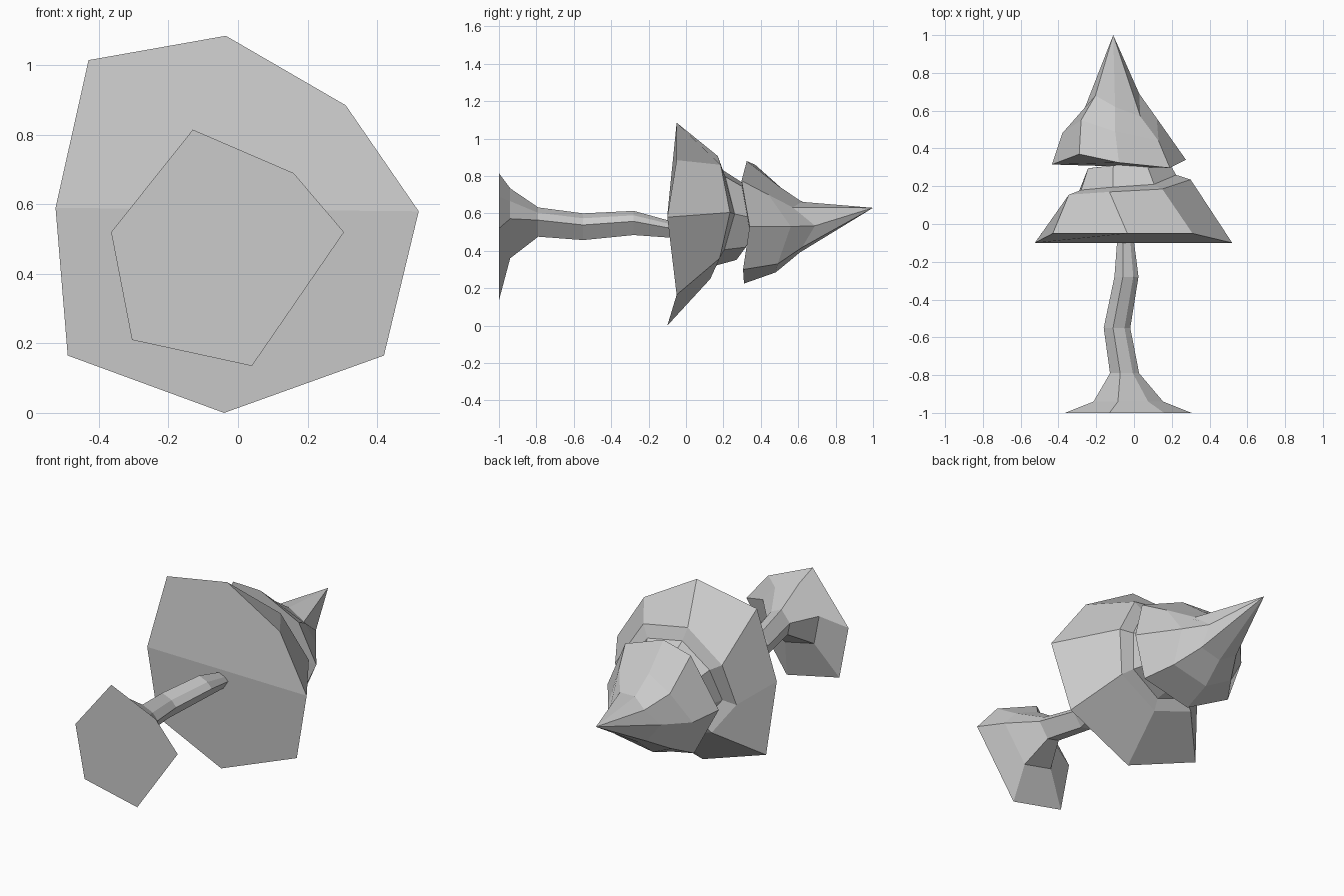
import bpy
import bmesh
from mathutils import Vector

# Remove the default object
default_object = bpy.data.objects.get("Cube")
if default_object:
    bpy.data.objects.remove(default_object, do_unlink=True)


def make_material(name, colour):
    material = bpy.data.materials.new(name)
    material.use_nodes = True
    material.diffuse_color = colour
    material.node_tree.nodes["Principled BSDF"].inputs["Base Color"].default_value = colour
    return material


pale_grey = make_material("pale_grey", (0.6, 0.6, 0.6, 1))


def scaled_ring(ring, centre, factor, shift):
    """Copy a ring, shrunk towards a line along y and then moved."""
    pivot = Vector(centre)
    moved = []
    for point in ring:
        offset = Vector(point) - pivot
        moved.append(pivot + Vector((offset.x * factor, offset.y, offset.z * factor)) + Vector(shift))
    return moved


def loft(name, rings, tip=None, crease=None):
    """Join rings with quads; close the start, and end in a cap or a tip."""
    bm = bmesh.new()
    loops = [[bm.verts.new(point) for point in ring] for ring in rings]
    count = len(loops[0])
    for first, second in zip(loops, loops[1:]):
        for i in range(count):
            j = (i + 1) % count
            bm.faces.new((first[i], first[j], second[j], second[i]))
    if tip:
        point = bm.verts.new(tip)
        for i in range(count):
            bm.faces.new((loops[-1][i], loops[-1][(i + 1) % count], point))
    else:
        bm.faces.new(loops[-1])
    start = bm.faces.new(list(reversed(loops[0])))
    if crease:
        bmesh.utils.face_split(start, loops[0][crease[0]], loops[0][crease[1]])
    bmesh.ops.recalc_face_normals(bm, faces=bm.faces)
    mesh = bpy.data.meshes.new(name)
    bm.to_mesh(mesh)
    bm.free()
    mesh.materials.append(pale_grey)
    part = bpy.data.objects.new(name, mesh)
    bpy.context.scene.collection.objects.link(part)
    return part


# Trunk: a flared six-sided foot, then a thin bending stem
foot = [(-.13, -1, .815), (.16, -1, .69), (.305, -1, .52),
        (.04, -1, .135), (-.305, -1, .21), (-.365, -1, .52)]
foot_centre = Vector((-.03, -1, .48))
stem_path = [((-.03, -.94, .55), .55), ((-.05, -.79, .555), .23),
             ((-.09, -.55, .53), .21), ((-.04, -.28, .55), .19),
             ((-.045, -.08, .515), .13)]
trunk_rings = [foot]
for position, factor in stem_path:
    trunk_rings.append(scaled_ring(foot, foot_centre, factor, Vector(position) - foot_centre))
loft("trunk", trunk_rings)

# Lower foliage: wide skirt, small ledge, then a narrowing neck
skirt_rim = [(-.035, -.05, 1.085), (.31, -.05, .885), (.52, -.1, .58), (.42, -.05, .165),
             (-.04, -.1, 0), (-.49, -.05, .165), (-.525, -.1, .59), (-.43, -.05, 1.015)]
skirt_top = [(-.13, .17, .907), (.15, .185, .86), (.3, .235, .605), (.24, .18, .36),
             (-.04, .13, .25), (-.28, .16, .32), (-.39, .085, .485), (-.345, .155, .735)]
axis = (-.05, 0, .57)
ledge = scaled_ring(skirt_top, axis, .78, (0, .025, 0))
neck = scaled_ring(skirt_top, axis, .62, (-.01, .14, -.02))
loft("lower_foliage", [skirt_rim, skirt_top, ledge, neck], crease=(2, 6))

# Upper foliage: uneven rim narrowing to a long point
crown_rim = [(-.08, .325, .88), (.19, .297, .775), (.275, .34, .53), (.18, .305, .3),
             (-.13, .31, .225), (-.34, .41, .31), (-.435, .315, .555), (-.29, .37, .86)]
crown_mid = [(-.1, .49, .75), (.13, .44, .7), (.12, .56, .53), (.12, .49, .33),
             (-.12, .48, .285), (-.27, .52, .36), (-.38, .48, .53), (-.28, .55, .7)]
spire = scaled_ring(crown_mid, (-.1, 0, .54), .58, (0, .13, 0))
loft("upper_foliage", [crown_rim, crown_mid, spire], tip=(-.11, 1, .63), crease=(2, 6))
